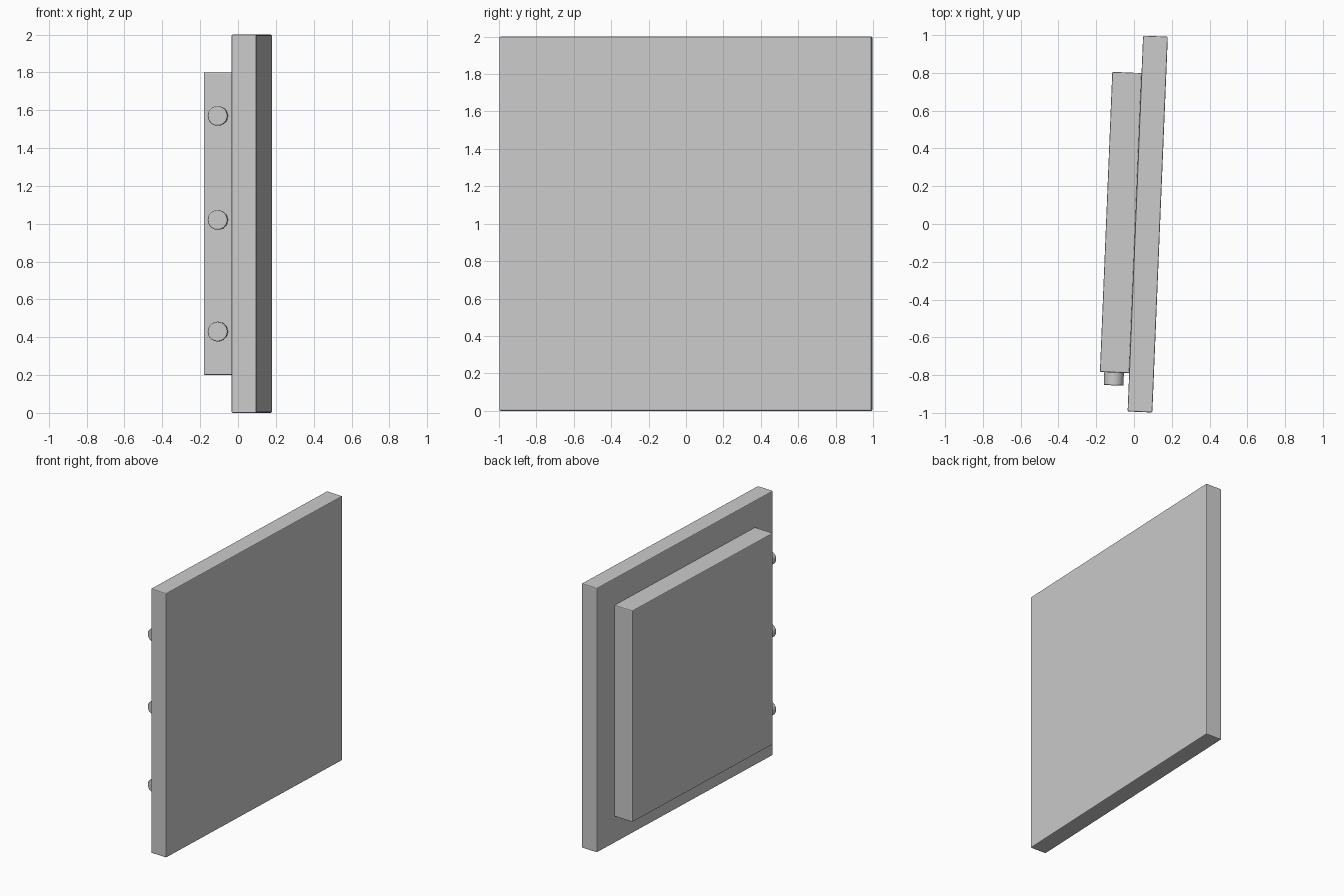
import bpy
from math import radians, pi
from mathutils import Matrix

if "Cube" in bpy.data.objects:
    bpy.data.objects.remove(bpy.data.objects["Cube"])

TURN = Matrix.Rotation(radians(-2.36), 4, 'Z')  # whole model is slightly turned


def finish(ob, name, bevel, segments):
    ob.name = name
    bpy.ops.object.transform_apply(location=False, rotation=False, scale=True)
    mod = ob.modifiers.new("edge", 'BEVEL')
    mod.width, mod.segments = bevel, segments
    mod.limit_method = 'ANGLE'
    ob.matrix_world = TURN @ ob.matrix_basis


def box(name, lo, hi):
    centre = [(a + b) / 2 for a, b in zip(lo, hi)]
    bpy.ops.mesh.primitive_cube_add(size=1, location=centre)
    ob = bpy.context.object
    ob.scale = [b - a for a, b in zip(lo, hi)]
    finish(ob, name, 0.006, 2)


# Large front slab and the smaller housing behind it
box("front_panel", (0.007, -0.993, 0.0), (0.138, 0.998, 2.0))
box("rear_housing", (-0.148, -0.79, 0.2), (0.008, 0.80, 1.8))

# Three round buttons along the side of the housing
for i, z in enumerate((0.43, 1.02, 1.57)):
    bpy.ops.mesh.primitive_cylinder_add(vertices=32, radius=0.052, depth=0.12,
                                        location=(-0.073, -0.798, z),
                                        rotation=(pi / 2, 0, 0))
    ob = bpy.context.object
    bpy.ops.object.shade_smooth_by_angle()
    finish(ob, f"side_button_{i + 1}", 0.004, 2)
